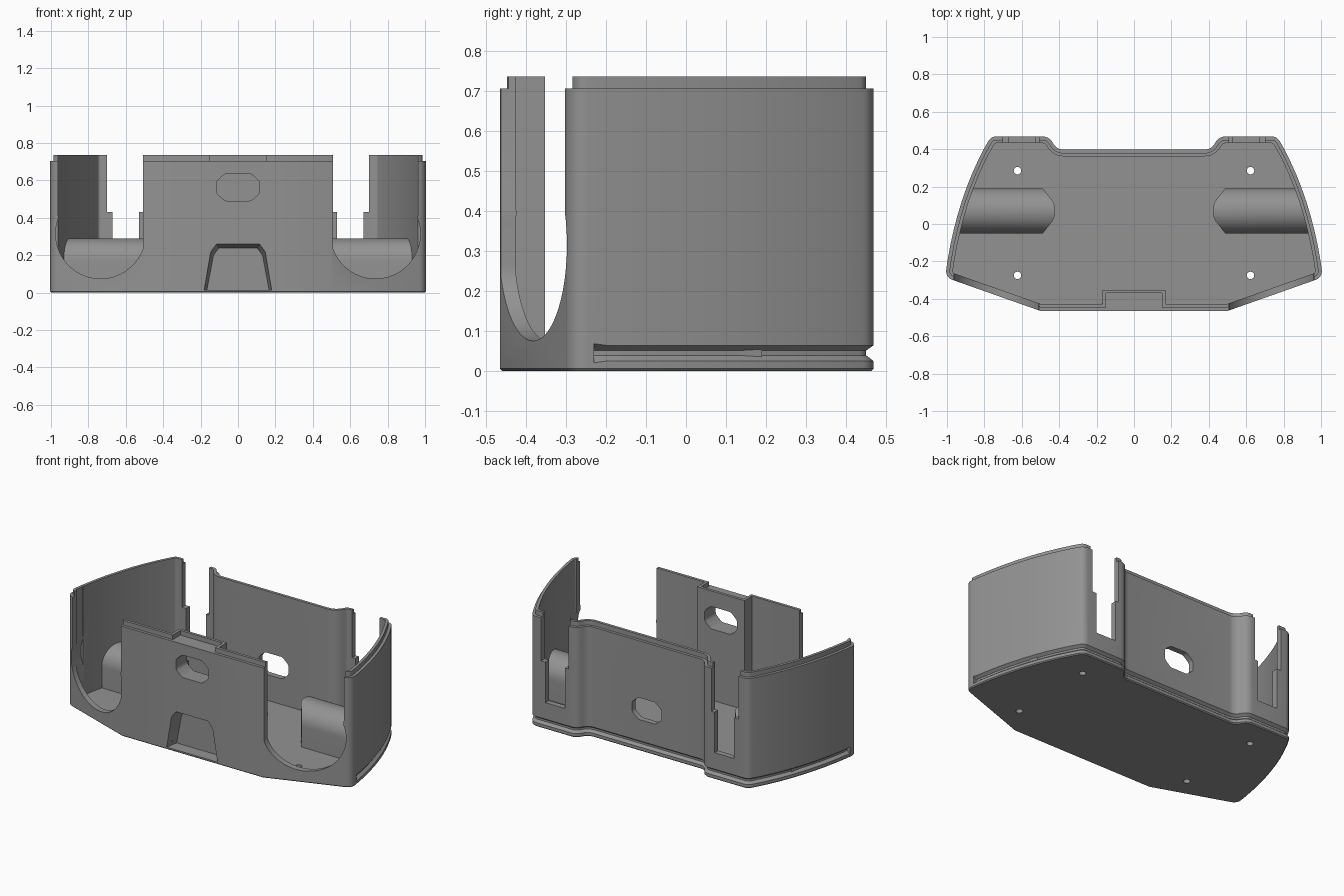
import bpy, bmesh, math
from mathutils import Vector

if "Cube" in bpy.data.objects:
    bpy.data.objects.remove(bpy.data.objects["Cube"])

grey = bpy.data.materials.new("mid_grey")
grey.diffuse_color = (0.29, 0.29, 0.29, 1)
grey.use_nodes = True
grey.node_tree.nodes["Principled BSDF"].inputs["Base Color"].default_value = grey.diffuse_color


def loft(name, rings, closed=True):
    """Skin a stack of equal-length rings of 3D points and cap the ends."""
    bm = bmesh.new()
    vs = [[bm.verts.new(p) for p in r] for r in rings]
    n = len(vs[0])
    for a, b in zip(vs, vs[1:]):
        for i in range(n):
            j = (i + 1) % n
            bm.faces.new((a[i], a[j], b[j], b[i]))
    bm.faces.new(vs[0][::-1])
    bm.faces.new(vs[-1])
    bmesh.ops.recalc_face_normals(bm, faces=bm.faces)
    me = bpy.data.meshes.new(name)
    bm.to_mesh(me)
    bm.free()
    ob = bpy.data.objects.new(name, me)
    bpy.context.collection.objects.link(ob)
    me.materials.append(grey)
    return ob


def prism_z(name, pts, z0, z1):
    return loft(name, [[(x, y, z) for x, y in pts] for z in (z0, z1)])


def prism_y(name, pts, y0, y1):
    return loft(name, [[(x, y, z) for x, z in pts] for y in (y0, y1)])


def box(name, x0, x1, y0, y1, z0, z1):
    return prism_z(name, [(x0, y0), (x1, y0), (x1, y1), (x0, y1)], z0, z1)


def boolean(ob, tool, op='DIFFERENCE'):
    m = ob.modifiers.new("cut", 'BOOLEAN')
    m.operation, m.object, m.solver = op, tool, 'EXACT'
    bpy.context.view_layer.objects.active = ob
    bpy.ops.object.modifier_apply(modifier=m.name)
    bpy.data.objects.remove(tool)


def fillet(corners, steps=6):
    """Round the corners (x, y, radius) of a closed polygon."""
    out = []
    for i, (x, y, r) in enumerate(corners):
        p = Vector((x, y))
        if r == 0:
            out.append(p)
            continue
        a = (Vector(corners[i - 1][:2]) - p).normalized()
        b = (Vector(corners[(i + 1) % len(corners)][:2]) - p).normalized()
        half = a.angle(b) / 2
        c = p + (a + b).normalized() * r / math.sin(half)
        s = p + a * r / math.tan(half) - c
        turn = (math.pi - 2 * half) * (1 if a.cross(b) < 0 else -1)
        for k in range(steps + 1):
            t = turn * k / steps
            out.append(c + Vector((s.x * math.cos(t) - s.y * math.sin(t),
                                   s.x * math.sin(t) + s.y * math.cos(t))))
    return out


def inset(pts, d):
    """Move a counter-clockwise outline inward by d."""
    out = []
    for i, p in enumerate(pts):
        e1 = (p - pts[i - 1]).normalized()
        e2 = (pts[(i + 1) % len(pts)] - p).normalized()
        n1, n2 = Vector((-e1.y, e1.x)), Vector((-e2.y, e2.x))
        out.append(p + (n1 + n2) * d / (1 + n1.dot(n2)))
    return out


# Plan outline: angled front, bowed sides, two rear bulges
P0, P1, P2 = Vector((1.01, -0.285)), Vector((0.955, 0.15)), Vector((0.765, 0.468))
side = [P0 * (1 - t) ** 2 + P1 * 2 * t * (1 - t) + P2 * t * t
        for t in [k / 10 for k in range(1, 10)]]
half = [(0.5, -0.465, 0), (P0.x, P0.y, 0.05)] + [(p.x, p.y, 0) for p in side]
half += [(P2.x, P2.y, 0.05), (0.455, 0.468, 0.06), (0.412, 0.398, 0.06)]
outline = fillet(half + [(-x, y, r) for x, y, r in reversed(half)])

# Shell with chamfered foot and stepped top lip
shell = loft("housing_shell", [[(p.x, p.y, z) for p in inset(outline, d)] for d, z in
             ((0.006, 0), (0, 0.006), (0, 0.705), (0.018, 0.705), (0.018, 0.735))])

# Interior, leaving a thicker block at the middle of the front wall
room = prism_z("room", inset(outline, 0.036), 0.035, 1)
boolean(room, box("block", -0.168, 0.168, -0.6, -0.352, 0, 1.2))
boolean(shell, room)
boolean(shell, box("lip_gap", -0.15, 0.15, -0.6, -0.37, 0.705, 0.8))

# V groove around the sides and back
mid = len(outline)
path = [(p, q) for p, q in zip(outline, inset(outline, 0.01))]
band = [(p, (q - p).normalized()) for p, q in path if p.y > -0.2]
n0 = band[0][1]
start = Vector((0.9965, -0.23))
band = [(start, n0)] + band + [(Vector((-start.x, start.y)), Vector((-n0.x, n0.y)))]
groove = loft("groove", [[(p.x + n.x * d, p.y + n.y * d, z) for d, z in
              ((-0.015, 0.075), (0.018, 0.051), (0.018, 0.039), (-0.015, 0.013))]
              for p, n in band])
boolean(shell, groove)

# Tapered pocket at the foot of the front
boolean(shell, loft("pocket", [
    [(-w, y, 0.015), (w, y, 0.015), (w - 0.035, y, h - 0.04), (w - 0.065, y, h),
     (0.065 - w, y, h), (0.035 - w, y, h - 0.04)]
    for y, w, h in ((-0.48, 0.183, 0.263), (-0.385, 0.166, 0.24))]))


# Slots with clipped round ends in the front and back walls
def slot(w, z, h, y0, y1):
    pts = fillet([(-w, z - h * 0.45, 0.03), (-w + 0.045, z - h, 0.03), (w - 0.045, z - h, 0.03),
                  (w, z - h * 0.45, 0.03), (w, z + h * 0.45, 0.03), (w - 0.045, z + h, 0.03),
                  (-w + 0.045, z + h, 0.03), (-w, z + h * 0.45, 0.03)], 3)
    return prism_y("slot", [tuple(p) for p in pts], y0, y1)


boolean(shell, slot(0.115, 0.563, 0.072, -0.6, -0.3))
boolean(shell, slot(0.105, 0.27, 0.07, 0.3, 0.6))

for s in (-1, 1):
    # Large round-bottomed front opening
    arc = [(s * (0.735 + 0.24 * math.cos(a)), 0.315 + 0.24 * math.sin(a))
           for a in [math.radians(-200 + 220 * k / 40) for k in range(41)]]
    arc = [(s * max(s * x, 0.507), z) for x, z in arc]
    arc += [(s * 0.962, 0.43), (s * 0.962, 1), (s * 0.507, 1), (s * 0.507, 0.41)]
    boolean(shell, prism_y("front_opening", arc, -0.7, -0.2))
    # Stepped rear opening
    boolean(shell, prism_y("rear_opening", [(s * x, z) for x, z in (
        (0.53, 0.17), (0.67, 0.17), (0.67, 0.43), (0.70, 0.43), (0.70, 1),
        (0.507, 1), (0.507, 0.43), (0.53, 0.43))], 0.36, 0.6))
    # Screw holes in the floor
    for y in (-0.275, 0.285):
        hole = [(s * 0.623 + 0.02 * math.cos(k * math.pi / 10),
                 y + 0.02 * math.sin(k * math.pi / 10)) for k in range(20)]
        boolean(shell, prism_z("screw_hole", hole, -0.1, 0.1))

    # Round-topped block on the inner side wall
    arch = [(-0.05, 0.03)] + [(0.07 - 0.12 * math.cos(k * math.pi / 24),
            0.17 + 0.12 * math.sin(k * math.pi / 24)) for k in range(25)] + [(0.19, 0.03)]
    block = loft("side_block", [[(s * x, y, z) for y, z in arch] for x in (0.4, 1)])
    plan = fillet([(0.495, -0.06, 0), (0.425, 0.03, 0.06), (0.425, 0.11, 0.06), (0.495, 0.2, 0),
                   (0.88, 0.2, 0), (0.95, -0.06, 0)])
    boolean(block, prism_z("plan", [(s * p.x, p.y) for p in plan], 0, 0.5), 'INTERSECT')

# Smooth curved walls, keep crisp edges
for ob in bpy.context.scene.objects:
    bpy.ops.object.select_all(action='DESELECT')
    ob.select_set(True)
    bpy.context.view_layer.objects.active = ob
    bpy.ops.object.shade_smooth_by_angle(angle=math.radians(30))
